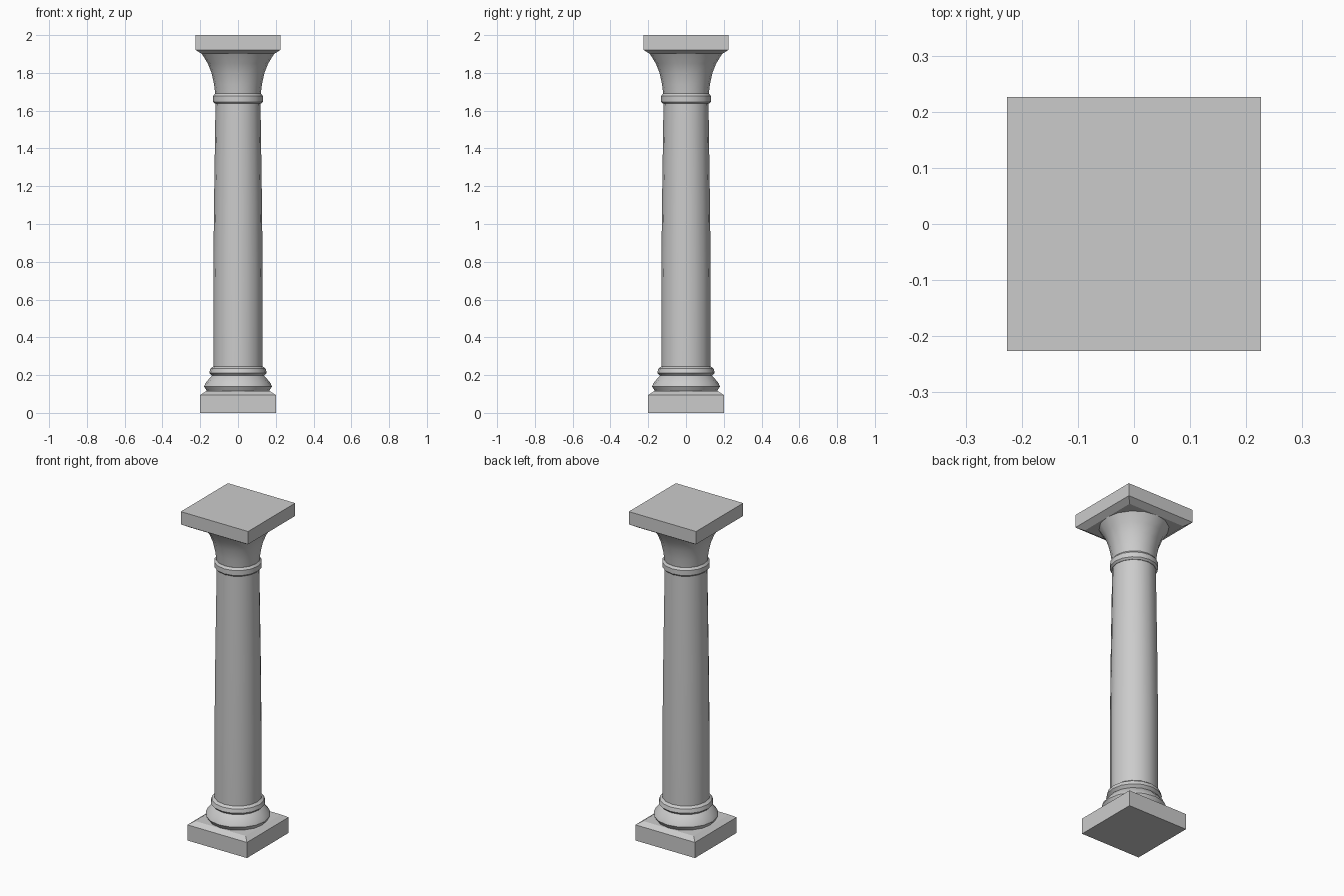
import bpy, bmesh, math

if "Cube" in bpy.data.objects:
    bpy.data.objects.remove(bpy.data.objects["Cube"])

stone = bpy.data.materials.new("grey stone")
stone.diffuse_color = (0.6, 0.6, 0.6, 1)
stone.use_nodes = True
stone.node_tree.nodes["Principled BSDF"].inputs["Base Color"].default_value = stone.diffuse_color
SIDES = 16


def lathe(name, profile, sides=SIDES, phase=0.0, smooth=True):
    """Stack rings of (radius, z) and cap both ends."""
    bm = bmesh.new()
    rings = []
    for r, z in profile:
        rings.append([bm.verts.new((r * math.cos(phase + 2 * math.pi * i / sides),
                                    r * math.sin(phase + 2 * math.pi * i / sides), z))
                      for i in range(sides)])
    for a, b in zip(rings, rings[1:]):
        for i in range(sides):
            j = (i + 1) % sides
            bm.faces.new((a[i], a[j], b[j], b[i]))
    bm.faces.new(rings[0][::-1])
    bm.faces.new(rings[-1])
    mesh = bpy.data.meshes.new(name)
    bm.to_mesh(mesh)
    bm.free()
    mesh.materials.append(stone)
    ob = bpy.data.objects.new(name, mesh)
    bpy.context.collection.objects.link(ob)
    if smooth:
        bpy.ops.object.select_all(action='DESELECT')
        ob.select_set(True)
        bpy.context.view_layer.objects.active = ob
        bpy.ops.object.shade_smooth_by_angle(angle=math.radians(30))
    return ob


def square(name, profile):
    """Square block from (half width, z) levels."""
    return lathe(name, [(h * math.sqrt(2), z) for h, z in profile], 4, math.pi / 4, False)


# square plinth with a bevelled top edge
square("plinth", [(0.20, 0), (0.20, 0.095), (0.17, 0.115)])
# moulded base rings
lathe("base_moulding", [(0.163, 0.113), (0.18, 0.14), (0.172, 0.158), (0.143, 0.192),
                        (0.137, 0.197), (0.152, 0.212), (0.146, 0.235), (0.13, 0.247)])
# shaft with a slight taper
lathe("shaft", [(0.131, 0.24), (0.131, 0.70), (0.127, 1.10), (0.119, 1.65)])
# collar under the capital
lathe("collar", [(0.122, 1.637), (0.132, 1.647), (0.132, 1.677), (0.122, 1.69)])
# flared capital
lathe("capital", [(0.12, 1.685), (0.127, 1.74), (0.140, 1.80), (0.160, 1.85), (0.192, 1.902)])
# square slab with a bevelled lower edge
square("abacus", [(0.19, 1.90), (0.226, 1.922), (0.226, 2.0)])
